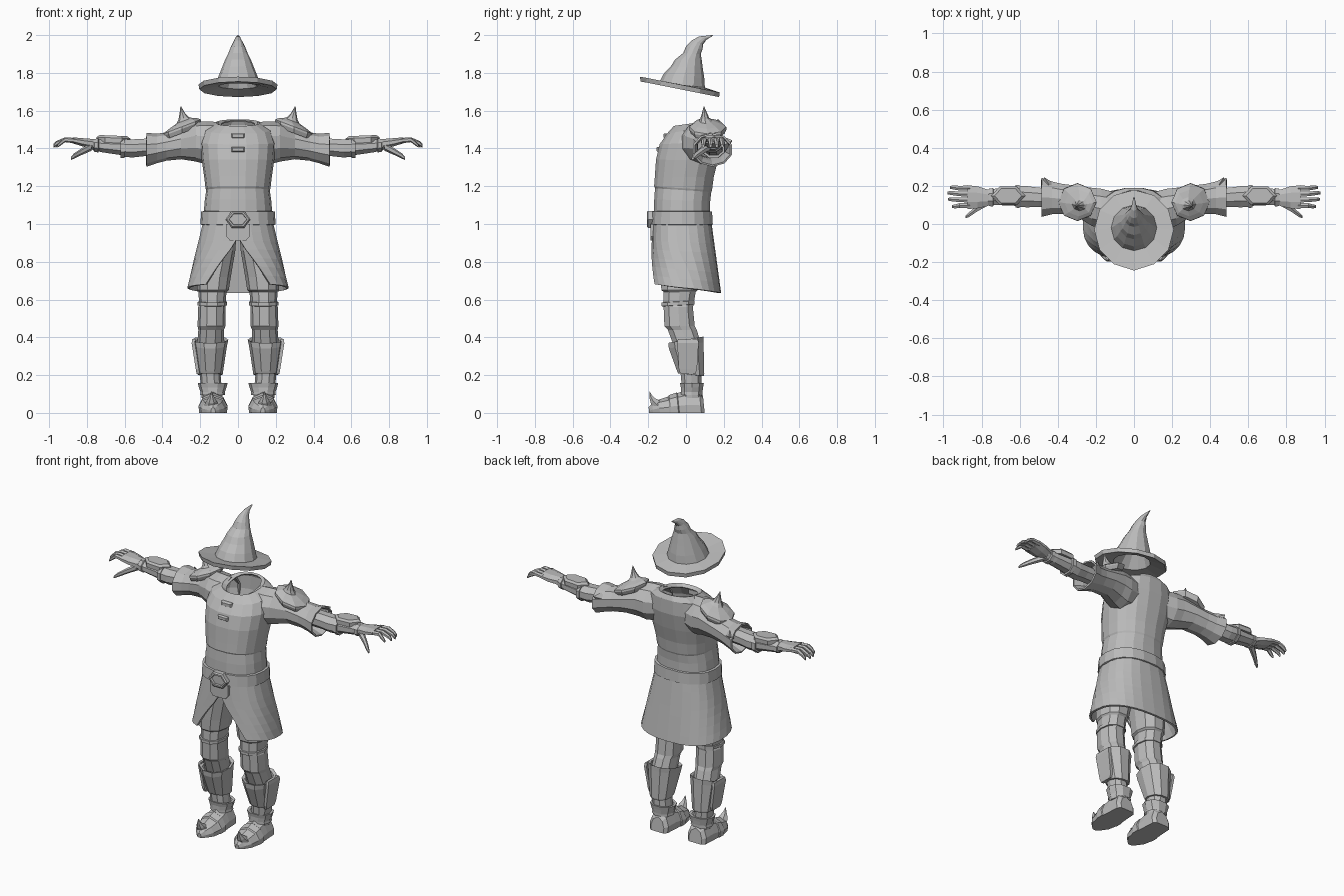
import bpy, bmesh, math
from mathutils import Vector as V

grey = bpy.data.materials.new("plain_grey")
grey.diffuse_color = (0.5, 0.5, 0.5, 1)


def ring(c, u, v, n=12, p=1.0, turn=0.0):
    """Closed (super)ellipse around c spanned by u and v."""
    c, u, v, pts = V(c), V(u), V(v), []
    for i in range(n):
        a = 2 * math.pi * i / n + turn
        s, k = math.sin(a), math.cos(a)
        pts.append(c + u * math.copysign(abs(k) ** p, k) + v * math.copysign(abs(s) ** p, s))
    return pts


def loft(name, rings, mirror=False, caps=(True, True), thick=0, closed=True):
    bm = bmesh.new()
    rows = [[bm.verts.new(q) for q in r] for r in rings]
    n = len(rows[0])
    for a, b in zip(rows, rows[1:]):
        for i in range(n if closed else n - 1):
            j = (i + 1) % n
            bm.faces.new((a[i], a[j], b[j], b[i]))
    if caps[0]:
        bm.faces.new(rows[0])
    if caps[1]:
        bm.faces.new(rows[-1])
    bmesh.ops.recalc_face_normals(bm, faces=bm.faces)
    me = bpy.data.meshes.new(name)
    bm.to_mesh(me)
    bm.free()
    me.materials.append(grey)
    ob = bpy.data.objects.new(name, me)
    bpy.context.collection.objects.link(ob)
    if thick:
        m = ob.modifiers.new("thickness", 'SOLIDIFY')
        m.thickness, m.offset = thick, 0
    if mirror:
        ob.modifiers.new("mirror", 'MIRROR')
    return ob


def zring(z, cx, yf, yb, rx, n=12, p=1.0, zb=None, turn=0.0):
    """Roughly level ring from front y to back y, tilted when zb is given."""
    zb = z if zb is None else zb
    return ring((cx, (yf + yb) / 2, (z + zb) / 2), (rx, 0, 0),
                (0, (yb - yf) / 2, (zb - z) / 2), n, p, turn)


def xring(x, y, z, ry, rz, n=8, lean=0.0):
    return ring((x, y, z), (0, ry, 0), (lean, 0, rz), n, 1, math.pi / n)


NO = (False, False)

# Hat: hollow inside, tilted brim with a pointed front, bent crown
def brim(z, r, tip):
    pts = ring((0, -.03, z), (r, 0, 0), (0, r, -.2 * r), 12)
    pts[9].y -= tip
    return pts

hat = [zring(1.87, 0, 0, .06, .03), zring(1.745, 0, -.13, .09, .105, zb=1.715),
       brim(1.713, .205, .005), brim(1.738, .209, .005)]
for z, zb, yf, yb, r in [(1.752, 1.722, -.14, .1, .12), (1.795, 1.77, -.118, .097, .103),
                         (1.835, 1.83, -.08, .088, .083), (1.87, 1.87, -.058, .083, .068),
                         (1.905, 1.9, -.015, .078, .052), (1.94, 1.925, 0, .088, .04),
                         (1.972, 1.95, .03, .09, .026), (1.993, 1.975, .07, .108, .014),
                         (2.0, 1.997, .138, .143, .003)]:
    hat.append(zring(z, 0, yf, yb, r, zb=zb))
loft("hat", hat)

# Tunic body, open at the neck, with a fold at the waist
body = [(1.5, 1.545, -.05, .165, .09), (1.515, 1.55, -.065, .175, .115),
        (1.475, 1.525, -.1, .187, .175), (1.42, 1.44, -.138, .188, .195),
        (1.34, 1.34, -.157, .168, .188), (1.25, 1.25, -.163, .145, .175),
        (1.2, 1.18, -.167, .136, .168), (1.19, 1.17, -.162, .132, .164),
        (1.13, 1.12, -.166, .126, .172), (1.05, 1.05, -.168, .126, .178),
        (.99, .99, -.168, .128, .18)]
loft("tunic_body", [zring(z, 0, yf, yb, r, 18, .85, zb) for z, zb, yf, yb, r in body],
     caps=NO, thick=.008)

# Flared sleeves
loft("sleeves", [xring(.1, .075, 1.435, .09, .1, 10), xring(.17, .08, 1.43, .105, .108, 10),
                 xring(.22, .09, 1.435, .1, .1, 10), xring(.3, .12, 1.425, .08, .077, 10),
                 xring(.38, .132, 1.41, .078, .07, 10), xring(.43, .137, 1.4, .085, .073, 10),
                 xring(.485, .14, 1.393, .103, .085, 10)], True, NO, .01)
# Pointed rear corner of each cuff
loft("sleeve_points", [ring((.445, .205, 1.42), (.035, 0, 0), (0, 0, .04), 4),
                       ring((.47, .243, 1.44), (.003, 0, 0), (0, 0, .004), 4)], True)

# Skirt split and curved away at the front
gaps = [.002, .004, .012, .04, .075, .108, .138, .168]
skirt = []
for k, g in enumerate(gaps):
    f = k / (len(gaps) - 1)
    rx, yf, yb = .183 + .08 * f, -.17 - .018 * f, .13 + .05 * f
    t0, row = math.asin((g / rx) ** 1.25), []
    for i in range(23):
        t = t0 + (2 * math.pi - 2 * t0) * i / 22
        s, c = math.sin(t), math.cos(t)
        z = 1.0 - f * (.315 + .05 * (1 - c) / 2)
        row.append((rx * math.copysign(abs(s) ** .8, s),
                    (yf + yb) / 2 - (yb - yf) / 2 * math.copysign(abs(c) ** .8, c), z))
    skirt.append(row)
loft("skirt", skirt, caps=NO, thick=.012, closed=False)

# Belt, buckle, hanging tab and chest clasps
loft("belt", [zring(z, 0, -.168 - d, .128 + d, .183 + d, 18, .85)
              for z, d in [(1.068, 0), (1.065, .012), (.998, .016), (.992, 0)]], caps=NO)


def plate(name, steps, n, p=1.0, turn=0.0):
    """Stack of upright outlines: x centre, y, z centre, half width, half height."""
    loft(name, [ring((0, y, z), (w, 0, 0), (0, 0, h), n, p, turn) for y, z, w, h in steps])

plate("buckle", [(-.165, 1.025, .066, .052), (-.2, 1.025, .066, .052),
                 (-.207, 1.025, .058, .044), (-.207, 1.025, .048, .034),
                 (-.194, 1.025, .046, .032)], 6)
loft("belt_tab", [ring((0, -.178, z), (w, 0, 0), (0, .014, 0), 4, 1, math.pi / 4)
                  for z, w in [(1.0, .09), (.935, .088), (.912, .06)]])
for z, y in [(1.467, -.106), (1.395, -.143)]:
    plate("chest_clasp", [(y + .03, z, .05, .019), (y - .006, z, .05, .019),
                          (y - .014, z, .04, .012)], 4, 1, math.pi / 4)

# Shoulder guards with a spike
def guard(x, y, z, rx, ry, slope=.38):
    return ring((x, y, z), (rx, 0, -slope * rx), (0, ry, 0), 8)

loft("shoulder_guards", [guard(.297, .115, 1.48, .09, .09), guard(.297, .115, 1.503, .1, .1),
                         guard(.297, .115, 1.515, .1, .098), guard(.29, .11, 1.532, .075, .07),
                         guard(.285, .105, 1.547, .04, .036), guard(.287, .1, 1.56, .028, .024, .2),
                         guard(.295, .098, 1.588, .014, .013, 0),
                         guard(.303, .095, 1.622, .002, .002, 0)], True)

# Forearms, cuff bands and arm plates
loft("forearms", [xring(.36, .135, 1.41, .052, .05), xring(.5, .14, 1.405, .055, .05),
                  xring(.56, .143, 1.4, .06, .052), xring(.61, .145, 1.403, .06, .05),
                  xring(.615, .145, 1.405, .054, .044), xring(.72, .143, 1.413, .047, .036),
                  xring(.78, .137, 1.423, .044, .03)], True)
loft("forearm_bands", [xring(x, .145, 1.402, r, r - .008) for x, r in
                       [(.6, .055), (.6, .066), (.622, .064), (.622, .052)]], True, NO)
loft("arm_plates", [ring((.66, .148, z), (r, 0, .04 * r), (0, r * .62, 0), 6)
                    for z, r in [(1.43, .088), (1.456, .09), (1.468, .072)]], True)
loft("wrist_cuffs", [xring(x, .14, 1.416, a, b) for x, a, b in
                     [(.735, .042, .03), (.74, .052, .04), (.76, .05, .037), (.765, .04, .03)]],
     True, NO)

# Hands: palm, four drooping fingers and a thumb
loft("palms", [xring(.765, .137, 1.424, .046, .028), xring(.82, .14, 1.432, .062, .024),
               xring(.875, .141, 1.443, .068, .017)], True)
for tip, y0, y1 in [(.965, .188, .192), (.978, .158, .163), (.975, .127, .13), (.955, .097, .092)]:
    loft("finger", [xring(.86, y0, 1.441, .016, .014, 6), xring(.915, y0, 1.446, .014, .013, 6),
                    xring(tip - .015, y1, 1.427, .012, .012, 6),
                    xring(tip, y1, 1.413, .008, .009, 6)], True)
loft("thumbs", [xring(.775, .115, 1.41, .026, .022, 6), xring(.83, .077, 1.382, .018, .018, 6),
                xring(.868, .047, 1.36, .014, .014, 6), xring(.885, .036, 1.347, .007, .008, 6)], True)

# Trousered legs with a slight knee bend
legs = [(.99, .085, -.14, .1, .08), (.86, .1, -.14, .09, .086), (.72, .128, -.138, .075, .09),
        (.65, .133, -.135, .065, .084), (.64, .135, -.122, .055, .074), (.57, .136, -.125, .043, .07),
        (.56, .138, -.122, .04, .073), (.46, .14, -.118, .05, .074), (.44, .142, -.1, .06, .068),
        (.36, .146, -.07, .085, .07), (.2, .147, -.03, .085, .055), (.08, .137, -.02, .085, .055)]
loft("legs", [zring(z, x, f, b, r, 10, .9) for z, x, f, b, r in legs], True)
loft("knee_bands", [zring(z, .136, -.085 - r, r, r + .03, 10, .9, z + .01)
                    for z, r in [(.585, .04), (.583, .048), (.565, .048), (.563, .038)]], True, NO)

# Shin guards and their outer plates
loft("shin_guards", [zring(z, x, f, b, r, 10, .9, zb) for z, zb, x, f, b, r in
                     [(.365, .395, .147, -.08, .08, .078), (.37, .405, .147, -.098, .097, .096),
                      (.34, .375, .147, -.095, .097, .089), (.22, .205, .147, -.05, .1, .067),
                      (.21, .195, .147, -.045, .098, .066), (.21, .195, .147, -.03, .08, .05)]],
     True, NO)
loft("shin_plates", [ring((x, .01, z), (.012, 0, 0), (0, w, 0), 4, 1, math.pi / 4)
                     for z, x, w in [(.39, .233, .075), (.37, .237, .08),
                                     (.23, .215, .068), (.205, .21, .055)]], True)

# Boots: ankle cuff, foot and upturned toe
loft("boot_cuffs", [zring(z, .134, f, b, r, 10, .9) for z, f, b, r in
                    [(.155, -.02, .08, .062), (.157, -.035, .097, .079), (.135, -.03, .093, .073),
                     (.11, -.03, .09, .064), (.095, -.03, .09, .066)]], True, NO)


def foot_ring(y, w, h, cx=.132):
    """Arched slice of the foot with a flat sole."""
    prof = [(-.95, 0), (-1, .35), (-.7, .78), (0, 1), (.7, .78), (1, .35), (.95, 0)]
    return [(cx + w * a, y + .1 * h * (1 - b), h * b) for a, b in prof]

loft("feet", [foot_ring(.09, .045, .09), foot_ring(.07, .064, .115), foot_ring(0, .068, .12),
              foot_ring(-.045, .072, .105), foot_ring(-.05, .077, .108), foot_ring(-.09, .077, .094),
              foot_ring(-.095, .073, .086), foot_ring(-.145, .062, .07),
              foot_ring(-.18, .035, .05), foot_ring(-.198, .012, .03)], True)
loft("toe_points", [ring((.14, y, z), (w, 0, 0), (0, d, d), 6) for y, z, w, d in
                    [(-.15, .04, .04, .022), (-.175, .065, .026, .014),
                     (-.186, .085, .013, .008), (-.193, .113, .002, .001)]], True)
